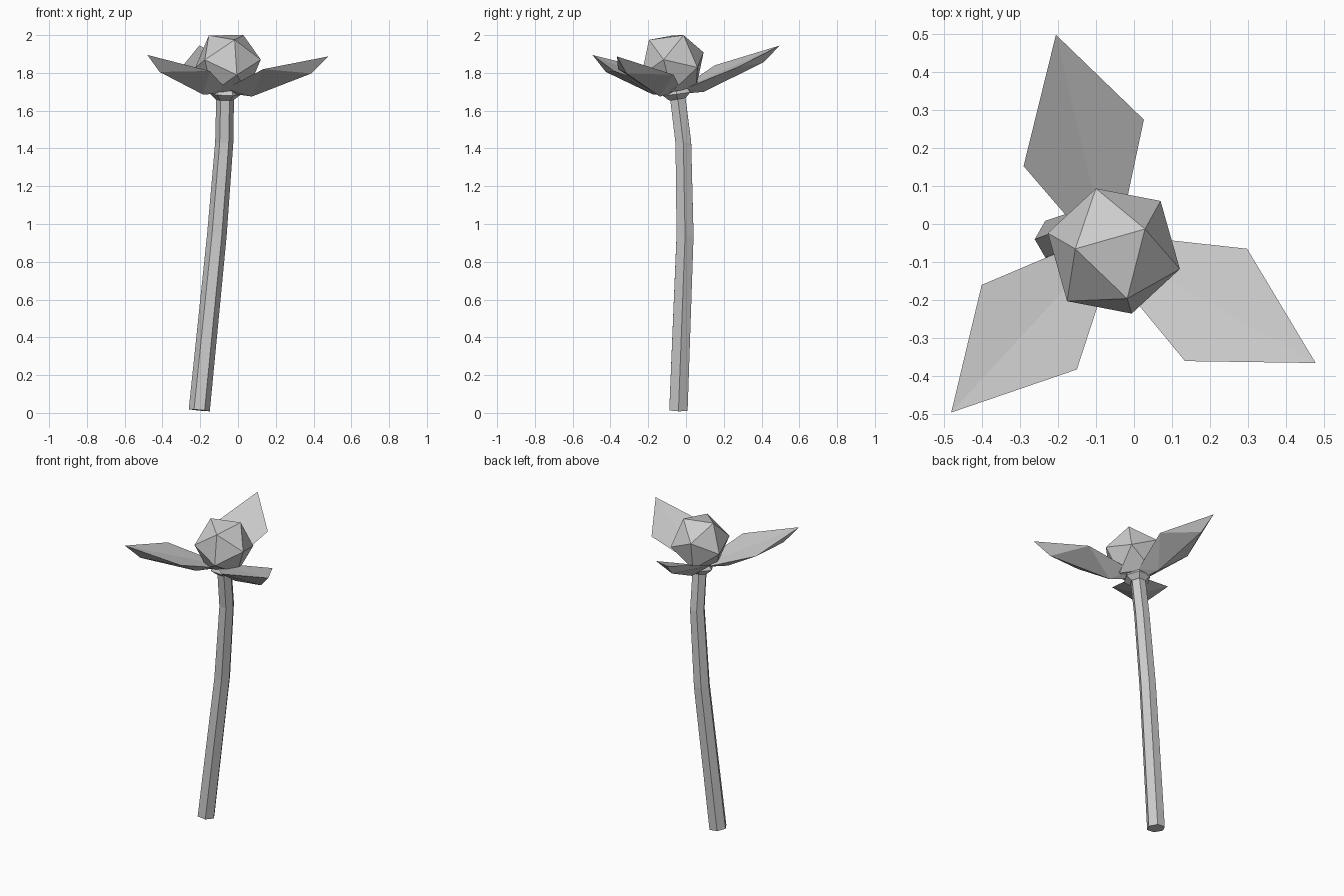
import bpy, bmesh, math
from mathutils import Vector, Matrix

if "Cube" in bpy.data.objects:
    bpy.data.objects.remove(bpy.data.objects["Cube"])


def make(name, verts, faces):
    me = bpy.data.meshes.new(name)
    me.from_pydata([tuple(v) for v in verts], [], faces)
    bm = bmesh.new()
    bm.from_mesh(me)
    bmesh.ops.recalc_face_normals(bm, faces=bm.faces)
    bm.to_mesh(me)
    bm.free()
    ob = bpy.data.objects.new(name, me)
    bpy.context.collection.objects.link(ob)
    return ob


def tube(name, path, radii, sides=6):
    """Low-poly capped tube with rings square to the path."""
    pts = [Vector(p) for p in path]
    verts, faces = [], []
    for i, (p, r) in enumerate(zip(pts, radii)):
        t = (pts[min(i + 1, len(pts) - 1)] - pts[max(i - 1, 0)]).normalized()
        u = Vector((0, 1, 0)).cross(t).normalized()
        v = t.cross(u)
        for k in range(sides):
            a = 2 * math.pi * k / sides
            verts.append(p + r * (u * math.cos(a) + v * math.sin(a)))
    for i in range(len(pts) - 1):
        for k in range(sides):
            a, b = i * sides + k, i * sides + (k + 1) % sides
            faces.append((a, b, b + sides, a + sides))
    faces.append(tuple(range(sides)))
    faces.append(tuple(range(len(verts) - sides, len(verts))))
    return make(name, verts, faces)


# Bent hexagonal stem
tube("stem", [(-0.205, -0.04, 0.014), (-0.112, -0.005, 0.94),
              (-0.073, -0.014, 1.43), (-0.068, -0.045, 1.68)],
     [0.056, 0.052, 0.048, 0.047])

# Flared collar where the petals meet
tube("collar", [(-0.068, -0.045, 1.66), (-0.068, -0.05, 1.69), (-0.065, -0.055, 1.74)],
     [0.05, 0.085, 0.05])


# Petals: kite-shaped top with a crease and a keel beneath
def petal(name, tip, left, right, keel_z):
    hub = Vector((-0.075, -0.055, 1.70))
    tip, left, right = Vector(tip), Vector(left), Vector(right)
    axis = Vector((tip.x - hub.x, tip.y - hub.y, 0))
    side = Vector((-axis.y, axis.x, 0)).normalized()
    base = hub + axis * 0.08
    base.z = 1.72
    keel_out = hub + axis * 0.84
    keel_out.z = tip.z - 0.09
    keel_in = hub + axis * 0.27
    keel_in.z = keel_z
    verts = [tip, left, right, base + side * 0.055, base - side * 0.055,
             base, keel_out, keel_in, base - Vector((0, 0, 0.03))]
    faces = [(0, 1, 3, 5), (0, 5, 4, 2),
             (0, 6, 1), (0, 2, 6),
             (1, 6, 7), (1, 7, 3), (2, 7, 6), (2, 4, 7),
             (3, 7, 8), (4, 8, 7), (3, 8, 5), (4, 5, 8)]
    make(name, verts, faces)


petal("back_petal", (-0.205, 0.497, 1.945), (-0.29, 0.152, 1.84), (0.026, 0.274, 1.83), 1.70)
petal("left_petal", (-0.48, -0.495, 1.895), (-0.15, -0.382, 1.81), (-0.40, -0.16, 1.81), 1.685)
petal("right_petal", (0.477, -0.365, 1.887), (0.297, -0.065, 1.79), (0.134, -0.36, 1.82), 1.675)


# Icosahedral flower centre, turned so two neighbouring corners sit on top
def frame(a, b):
    x = a.normalized()
    z = x.cross(b).normalized()
    return Matrix((x, z.cross(x), z)).transposed()


bm = bmesh.new()
bmesh.ops.create_icosphere(bm, subdivisions=1, radius=0.181)
bm.verts.ensure_lookup_table()
v0 = bm.verts[0]
v1 = v0.link_edges[0].other_vert(v0)
rot = frame(Vector((0.082, 0.058, 0.151)), Vector((-0.103, 0.005, 0.149))) @ \
    frame(v0.co, v1.co).transposed()
bmesh.ops.transform(bm, matrix=Matrix.Translation((-0.053, -0.071, 1.849)) @ rot.to_4x4(),
                    verts=bm.verts)
me = bpy.data.meshes.new("flower_centre")
bm.to_mesh(me)
bm.free()
bpy.context.collection.objects.link(bpy.data.objects.new("flower_centre", me))
